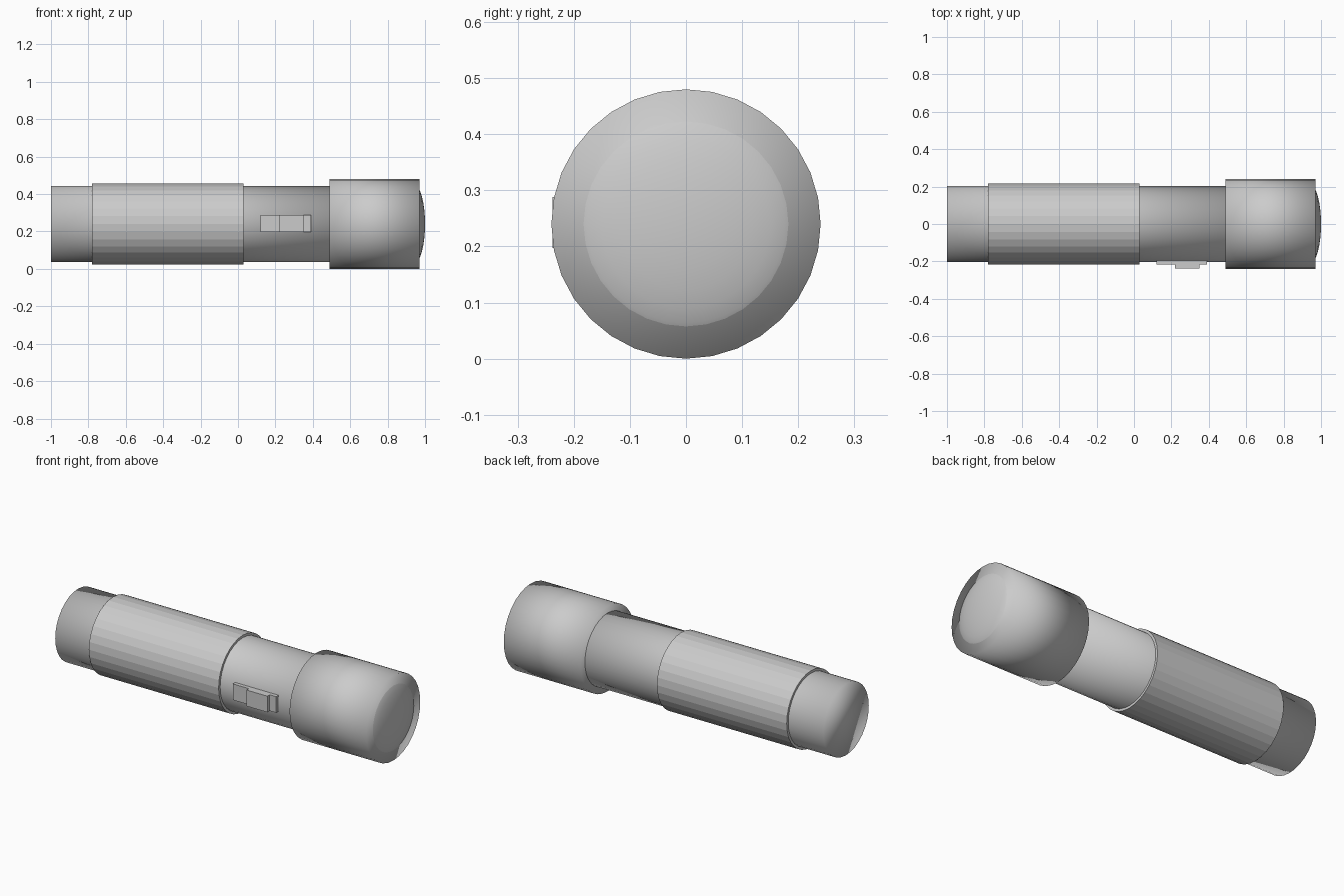
import bpy, bmesh, math
from mathutils import Matrix, Vector

cube = bpy.data.objects.get("Cube")
if cube:
    bpy.data.objects.remove(cube, do_unlink=True)

AXIS_Z = 0.24
SIDES = 32
TO_X = Matrix.Rotation(math.pi / 2, 4, 'Y')   # turns the z axis onto x

grey = bpy.data.materials.new("grey")
grey.use_nodes = True
grey.diffuse_color = (0.6, 0.6, 0.6, 1)
grey.node_tree.nodes["Principled BSDF"].inputs["Base Color"].default_value = grey.diffuse_color


def finish(name, bm, smooth):
    mesh = bpy.data.meshes.new(name)
    for face in bm.faces:
        face.smooth = smooth
    bm.to_mesh(mesh)
    bm.free()
    mesh.materials.append(grey)
    obj = bpy.data.objects.new(name, mesh)
    bpy.context.collection.objects.link(obj)
    return obj


def tube(name, x0, x1, radius, smooth):
    bm = bmesh.new()
    place = Matrix.Translation(((x0 + x1) / 2, 0, AXIS_Z)) @ TO_X
    bmesh.ops.create_cone(bm, cap_ends=True, segments=SIDES, radius1=radius,
                          radius2=radius, depth=x1 - x0, matrix=place)
    return finish(name, bm, smooth)


def box(name, low, high):
    low, high = Vector(low), Vector(high)
    bm = bmesh.new()
    place = Matrix.Translation((low + high) / 2) @ Matrix.Diagonal((high - low).to_4d())
    place[3][3] = 1
    bmesh.ops.create_cube(bm, size=1, matrix=place)
    return finish(name, bm, False)


# Barrel, faceted grip sleeve and wide lamp head
tube("body", -1.0, 0.52, 0.202, True)
tube("grip", -0.78, 0.03, 0.216, False)
tube("head", 0.49, 0.97, 0.24, True)

# Lens: flattened dome rising from the head, without its hidden back half
bm = bmesh.new()
dome = (Matrix.Translation((0.94, 0, AXIS_Z)) @ Matrix.Diagonal((0.06, 0.212, 0.212, 1)) @ TO_X)
bmesh.ops.create_uvsphere(bm, u_segments=SIDES, v_segments=16, radius=1, matrix=dome)
back = [v for v in bm.verts if v.co.x < 0.939]
bmesh.ops.delete(bm, geom=back, context='VERTS')
finish("lens", bm, True)

# Sliding switch on the front side
box("switch_plate", (0.12, -0.217, 0.197), (0.39, -0.18, 0.288))
box("switch_button", (0.22, -0.238, 0.197), (0.35, -0.2, 0.288))
